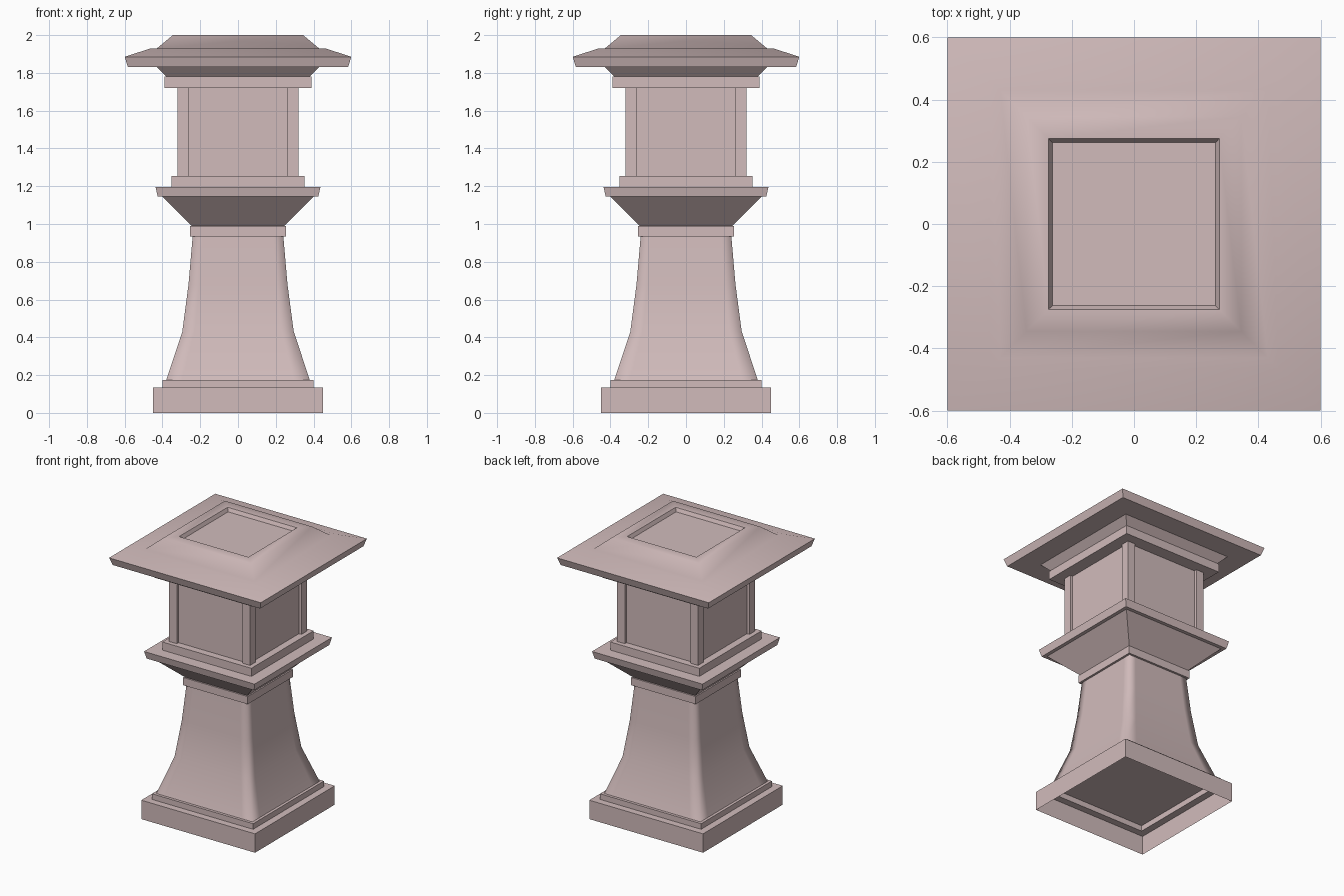
import bpy, bmesh, math

cube = bpy.data.objects.get("Cube")
if cube:
    bpy.data.objects.remove(cube, do_unlink=True)

# Single stone colour
stone = bpy.data.materials.new("pink_stone")
stone.use_nodes = True
COLOR = (0.64, 0.50, 0.50, 1)
stone.diffuse_color = COLOR
bsdf = next(n for n in stone.node_tree.nodes if n.type == 'BSDF_PRINCIPLED')
bsdf.inputs["Base Color"].default_value = COLOR
bsdf.inputs["Roughness"].default_value = 0.8


def square_loft(name, profile, bottom=True, top=True, support=None,
                smooth=None, centre=(0, 0)):
    """Stack square rings given as (half width, height) pairs."""
    bm = bmesh.new()
    rings = []
    for half, z in profile:
        # one side of the square, repeated by quarter turns
        side = [(half, -half)]
        if support:
            side += [(half, -half * support), (half, half * support)]
        ring = []
        for turn in range(4):
            for x, y in side:
                for _ in range(turn):
                    x, y = -y, x
                ring.append(bm.verts.new((x + centre[0], y + centre[1], z)))
        rings.append(ring)
    count = len(rings[0])
    for low, high in zip(rings, rings[1:]):
        for i in range(count):
            j = (i + 1) % count
            bm.faces.new((low[i], low[j], high[j], high[i]))
    if bottom:
        bm.faces.new(rings[0][::-1])
    if top:
        bm.faces.new(rings[-1])
    mesh = bpy.data.meshes.new(name)
    bm.to_mesh(mesh)
    bm.free()
    mesh.materials.append(stone)
    obj = bpy.data.objects.new(name, mesh)
    bpy.context.collection.objects.link(obj)
    if smooth:
        bpy.ops.object.select_all(action='DESELECT')
        obj.select_set(True)
        bpy.context.view_layer.objects.active = obj
        bpy.ops.object.shade_smooth_by_angle(angle=math.radians(smooth))
    return obj


# Hollow stepped plinth, open underneath
square_loft("plinth", [(0.45, 0), (0.45, 0.135), (0.40, 0.135), (0.40, 0.175)],
            bottom=False)

# Flared shaft with softly shaded corners
square_loft("shaft", [(0.38, 0.175), (0.295, 0.43), (0.262, 0.68), (0.24, 0.935)],
            bottom=False, top=False, support=0.78, smooth=120)

# Collar and splayed bracket
square_loft("collar", [(0.255, 0.935), (0.255, 0.99)])
square_loft("bracket", [(0.245, 0.99), (0.40, 1.145)])

# Middle ledge and lantern foot
square_loft("ledge", [(0.425, 1.145), (0.437, 1.197)])
square_loft("lantern_foot", [(0.352, 1.197), (0.352, 1.255)])

# Lantern body with four corner posts
square_loft("lantern_body", [(0.30, 1.255), (0.30, 1.72)])
for sx, side in ((1, "left"), (-1, "right")):
    for sy, end in ((-1, "front"), (1, "back")):
        square_loft(f"{end}_{side}_post", [(0.03, 1.255), (0.03, 1.72)],
                    centre=(sx * 0.29, sy * 0.29))

# Lantern head and the cove under the roof
square_loft("lantern_head", [(0.39, 1.72), (0.39, 1.78)])
square_loft("cove", [(0.38, 1.78), (0.43, 1.832)])

# Roof slab with raised centre and sunken top panel
square_loft("roof", [(0.583, 1.832), (0.60, 1.885), (0.465, 1.929), (0.43, 1.929),
                     (0.345, 2.0), (0.274, 2.0), (0.262, 1.975)], smooth=56)
